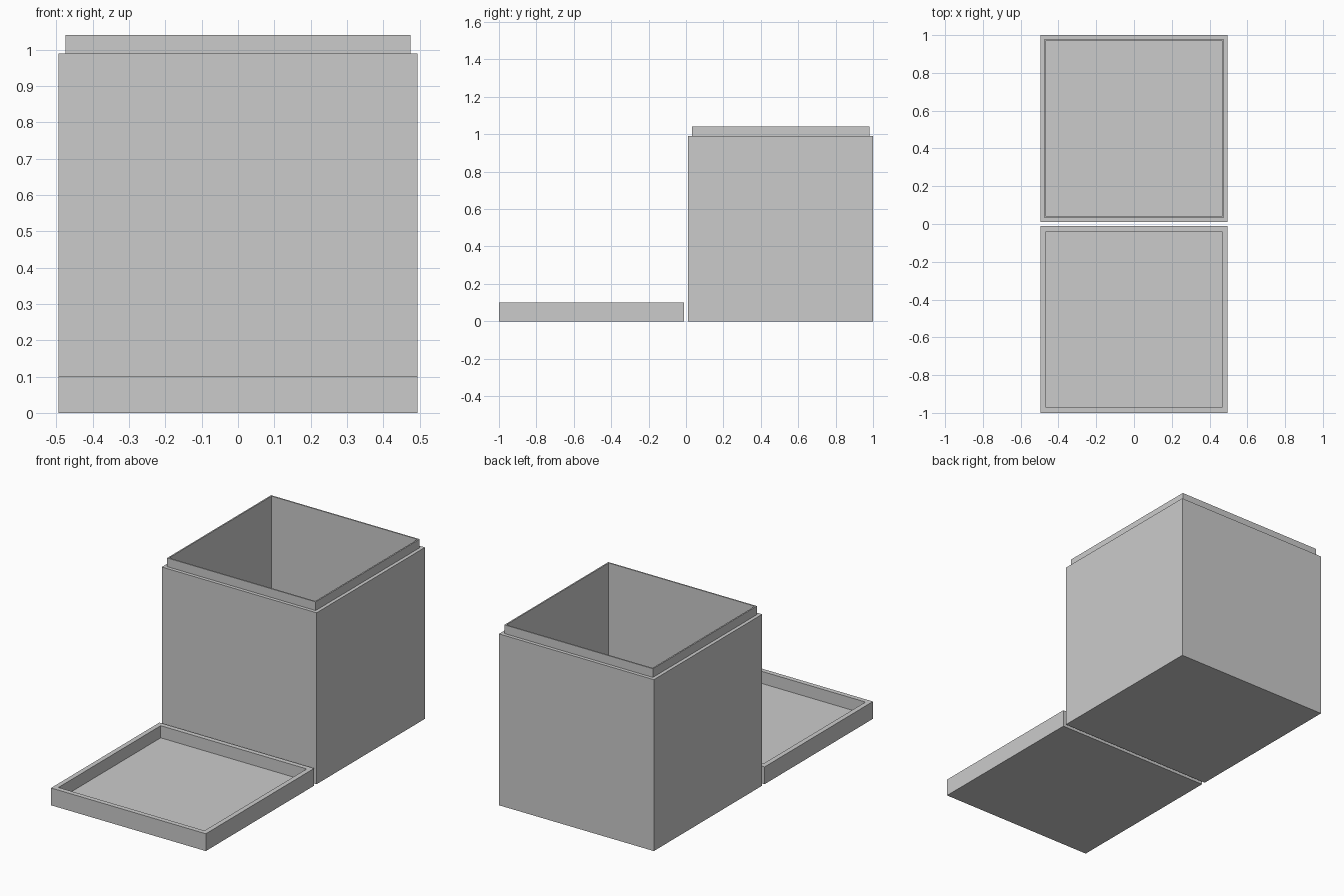
import bpy
import bmesh
from mathutils import Matrix

cube = bpy.data.objects.get("Cube")
if cube:
    bpy.data.objects.remove(cube, do_unlink=True)

grey = bpy.data.materials.new("plain grey")
grey.use_nodes = True
colour = (0.6, 0.6, 0.6, 1)
grey.diffuse_color = colour
grey.node_tree.nodes["Principled BSDF"].inputs["Base Color"].default_value = colour

SIDE = 0.989   # outer width of box and lid
WALL = 0.028
CENTRE = 1 - SIDE / 2


def square_vessel(name, y, profile):
    """Stack square rings of (inset, height), then cap both ends."""
    bm = bmesh.new()
    rings = []
    for inset, z in profile:
        h = SIDE / 2 - inset
        rings.append([bm.verts.new((sx * h, sy * h, z))
                      for sx, sy in ((-1, -1), (1, -1), (1, 1), (-1, 1))])
    for low, high in zip(rings, rings[1:]):
        for i in range(4):
            j = (i + 1) % 4
            bm.faces.new((low[i], low[j], high[j], high[i]))
    bm.faces.new(rings[0][::-1])
    bm.faces.new(rings[-1])
    bmesh.ops.recalc_face_normals(bm, faces=bm.faces)
    mesh = bpy.data.meshes.new(name)
    bm.to_mesh(mesh)
    bm.free()
    mesh.materials.append(grey)
    obj = bpy.data.objects.new(name, mesh)
    obj.matrix_world = Matrix.Translation((0, y, 0))
    bpy.context.collection.objects.link(obj)
    return obj


# Deep box with a thin stepped lip round its opening
square_vessel("box_body", CENTRE, [
    (0, 0), (0, 0.99), (0.02, 0.99), (0.02, 1.04), (WALL, 1.04), (WALL, 0.03)])

# Shallow lid lying open side up in front of the box
square_vessel("lid", -CENTRE, [(0, 0), (0, 0.1), (WALL, 0.1), (WALL, 0.03)])
